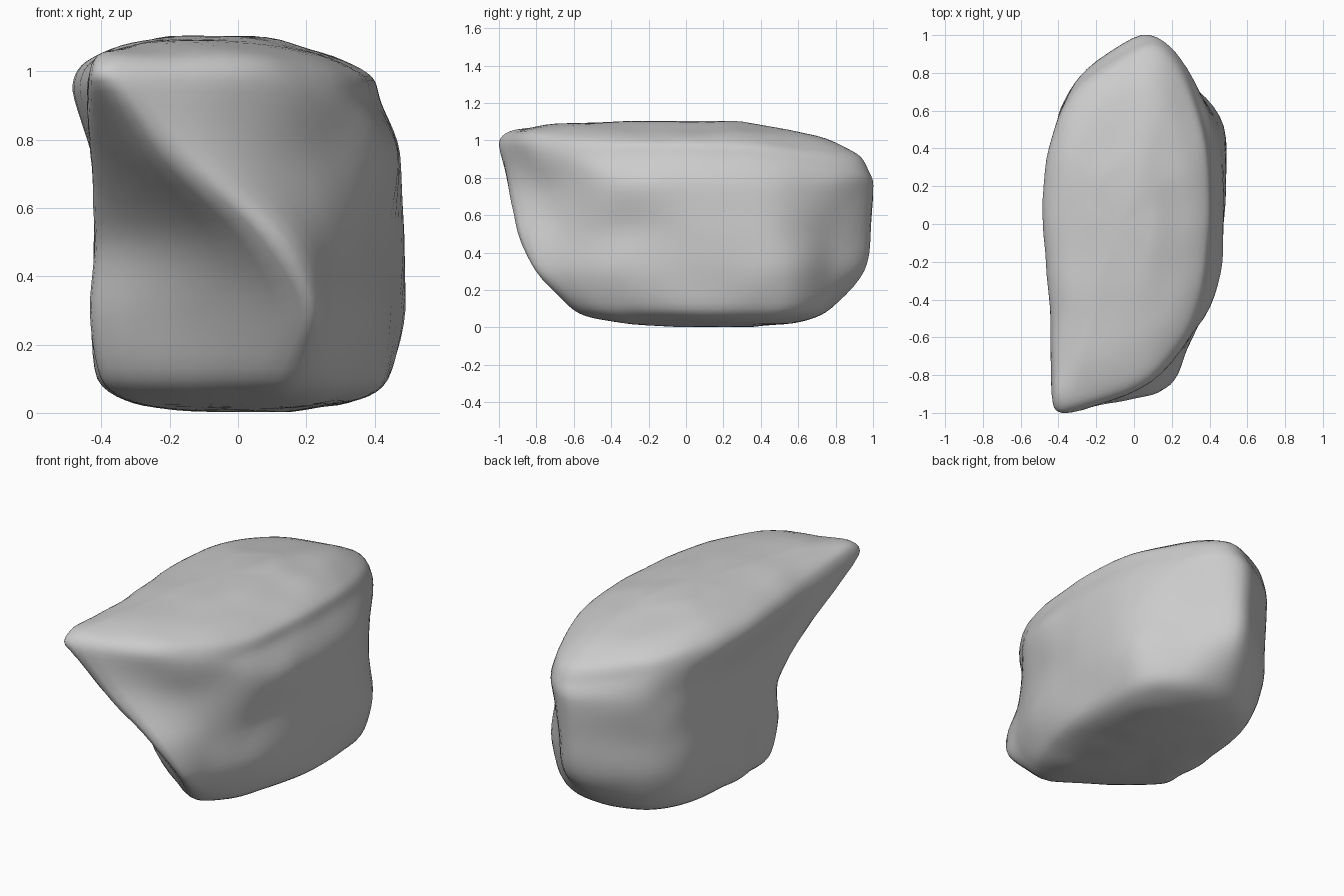
import bpy, bmesh
from mathutils import Vector, noise

if "Cube" in bpy.data.objects:
    bpy.data.objects.remove(bpy.data.objects["Cube"])

# Horizontal outlines of the rock, counter-clockwise from the front-left corner;
# the second point of each follows the diagonal ridge from top spike to lower front tip.
HEIGHTS = [0.10, 0.30, 0.52, 0.76, 0.97]
OUTLINES = [
    [(-.38, -.22), (.12, -.60), (.27, -.50), (.38, -.25), (.43, .05), (.42, .50),
     (.26, .70), (.02, .78), (-.22, .69), (-.36, .48), (-.41, .15), (-.40, -.04)],
    [(-.41, -.25), (.19, -.80), (.28, -.66), (.40, -.38), (.465, .00), (.48, .52),
     (.26, .77), (.05, .96), (-.26, .78), (-.40, .57), (-.425, .18), (-.42, -.05)],
    [(-.40, -.26), (.06, -.90), (.26, -.67), (.39, -.38), (.475, .05), (.46, .50),
     (.25, .80), (.05, .99), (-.28, .77), (-.40, .56), (-.42, .15), (-.415, -.08)],
    [(-.42, -.56), (-.19, -.95), (.18, -.73), (.43, -.38), (.475, .00), (.44, .48),
     (.25, .87), (.04, 1.0), (-.29, .78), (-.40, .53), (-.43, .12), (-.42, -.28)],
    [(-.43, -.95), (-.34, -1.0), (.09, -.84), (.345, -.49), (.42, .00), (.395, .45),
     (.25, .86), (.06, .97), (-.28, .76), (-.42, .52), (-.485, .13), (-.445, -.45)],
]


def catmull(a, b, c, d, t):
    """Smooth curve between b and c, slightly tightened to keep corners crisp."""
    m0, m1 = (c - a) * 0.42, (d - b) * 0.42
    lim = (c - b).length * 1.2
    m0 = m0 * min(1, lim / max(m0.length, 1e-6))
    m1 = m1 * min(1, lim / max(m1.length, 1e-6))
    t2, t3 = t * t, t * t * t
    return (b * (2*t3 - 3*t2 + 1) + m0 * (t3 - 2*t2 + t)
            + c * (3*t2 - 2*t3) + m1 * (t3 - t2))


def scaled(ring, s, z):
    mid = sum(ring, Vector()) / len(ring)
    return [Vector((mid.x + (p.x - mid.x) * s, mid.y + (p.y - mid.y) * s, z)) for p in ring]


def droop(ring):
    """Let the top surface fall away toward the back and the sides."""
    for p in ring:
        p.z -= 0.11 * max(0, (p.y - .3) / .6) ** 1.4 + 0.06 * min(1, max(0, (p.x - .1) / .25))
        if p.y > -.7:
            p.z -= 0.03 * min(1, max(0, (-p.x - .25) / .2))
    return ring


# Side rings plus rounded top and bottom caps
rings = [[Vector((x, y, z)) for x, y in o] for o, z in zip(OUTLINES, HEIGHTS)]
low, high = rings[0], rings[-1]
rings = ([scaled(low, .38, .006), scaled(low, .76, .032)] + rings[:-1]
         + [droop(r) for r in (high, scaled(high, .94, 1.045),
                               scaled(high, .72, 1.085), scaled(high, .35, 1.10))])

# Refine around each ring, then from ring to ring
AROUND, UP = 6, 5
fine = []
for r in rings:
    n = len(r)
    fine.append([catmull(r[i-1], r[i], r[(i+1) % n], r[(i+2) % n], k / AROUND)
                 for i in range(n) for k in range(AROUND)])
grid = []
last = len(fine) - 1
for j in range(last):
    for k in range(UP):
        grid.append([catmull(fine[max(j-1, 0)][i], fine[j][i], fine[j+1][i],
                             fine[min(j+2, last)][i], k / UP) for i in range(len(fine[0]))])
grid.append(fine[-1])

# Skin the rock
bm = bmesh.new()
vs = [[bm.verts.new(p) for p in row] for row in grid]
n = len(vs[0])
for a, b in zip(vs, vs[1:]):
    for i in range(n):
        k = (i + 1) % n
        bm.faces.new((a[i], a[k], b[k], b[i]))
for row, z in ((vs[0], 0.0), (vs[-1], 1.105)):
    mid = sum((v.co for v in row), Vector()) / n
    tip = bm.verts.new((mid.x, mid.y, z))
    for i in range(n):
        bm.faces.new((row[i], row[(i + 1) % n], tip))
bmesh.ops.recalc_face_normals(bm, faces=bm.faces)
bmesh.ops.smooth_vert(bm, verts=bm.verts, factor=0.4, use_axis_x=True, use_axis_y=True, use_axis_z=True)
bm.normal_update()

# Gentle weathered unevenness
for v, nrm in [(v, v.normal.copy()) for v in bm.verts]:
    v.co += nrm * 0.008 * noise.noise(v.co * 5.0)
    v.co.z = max(v.co.z, 0.0)

mesh = bpy.data.meshes.new("rock")
bm.to_mesh(mesh)
bm.free()
mesh.shade_smooth()
rock = bpy.data.objects.new("rock", mesh)
bpy.context.collection.objects.link(rock)
